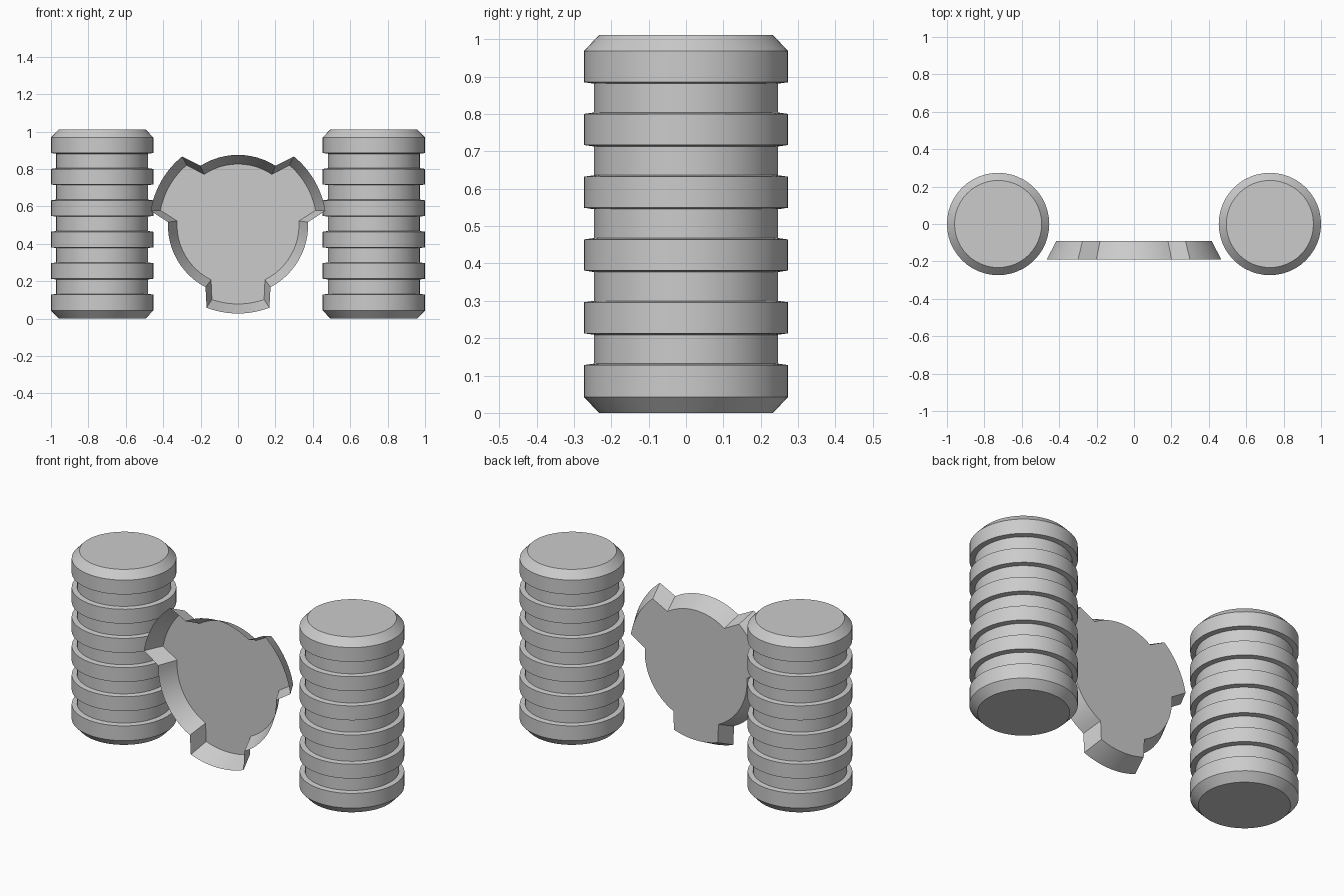
import bpy, bmesh, math

if "Cube" in bpy.data.objects:
    bpy.data.objects.remove(bpy.data.objects["Cube"])

CZ = 0.5  # centre height of the dish


def finish(bm, name, location=(0, 0, 0)):
    me = bpy.data.meshes.new(name)
    bm.to_mesh(me)
    bm.free()
    ob = bpy.data.objects.new(name, me)
    bpy.context.collection.objects.link(ob)
    ob.location = location
    bpy.ops.object.select_all(action='DESELECT')
    ob.select_set(True)
    bpy.context.view_layer.objects.active = ob
    bpy.ops.object.shade_smooth_by_angle(angle=math.radians(25))
    return ob


def bridge(bm, a, b):
    n = len(a)
    for i in range(n):
        j = (i + 1) % n
        bm.faces.new((a[i], a[j], b[j], b[i]))


# Ribbed column: lathed profile with six ribs and chamfered ends
def ribbed_column(name, x, sides=48):
    rib, groove, end, pitch = 0.2735, 0.246, 0.233, 0.168
    profile = [(end, 0), (rib, 0.043)]
    for i in range(5):
        z = i * pitch
        profile += [(rib, 0.128 + z), (groove, 0.132 + z),
                    (groove, 0.209 + z), (rib, 0.213 + z)]
    profile += [(rib, 0.968), (end, 1.011)]
    bm = bmesh.new()
    rings = []
    for r, z in profile:
        rings.append([bm.verts.new((r * math.cos(2 * math.pi * k / sides),
                                    r * math.sin(2 * math.pi * k / sides), z))
                      for k in range(sides)])
    for a, b in zip(rings, rings[1:]):
        bridge(bm, a, b)
    bm.faces.new(rings[0][::-1])
    bm.faces.new(rings[-1])
    return finish(bm, name, (x, 0, 0))


# Three-lobed outline: wide arcs alternating with raised lobes
def lobed_ring(bm, y, lobe_r, lobe_half, valley_r, valley_half, steps=12):
    verts = []
    for mid in (30, 150, 270):
        for r, start, stop in ((lobe_r, -lobe_half, lobe_half),
                               (valley_r, valley_half, 120 - valley_half)):
            for k in range(steps + 1):
                a = math.radians(mid + start + (stop - start) * k / steps)
                verts.append(bm.verts.new((r * math.cos(a), y, CZ + r * math.sin(a))))
    return verts


ribbed_column("left_column", -0.7265)
ribbed_column("right_column", 0.7265)

# Thin dish, open to the front, with flared walls and a flat back
bm = bmesh.new()
front = lobed_ring(bm, -0.19, 0.473, 20.8, 0.375, 27.6)
back = lobed_ring(bm, -0.09, 0.422, 19.3, 0.326, 26.2)
bridge(bm, front, back)
bm.faces.new(back)
finish(bm, "lobed_dish")
